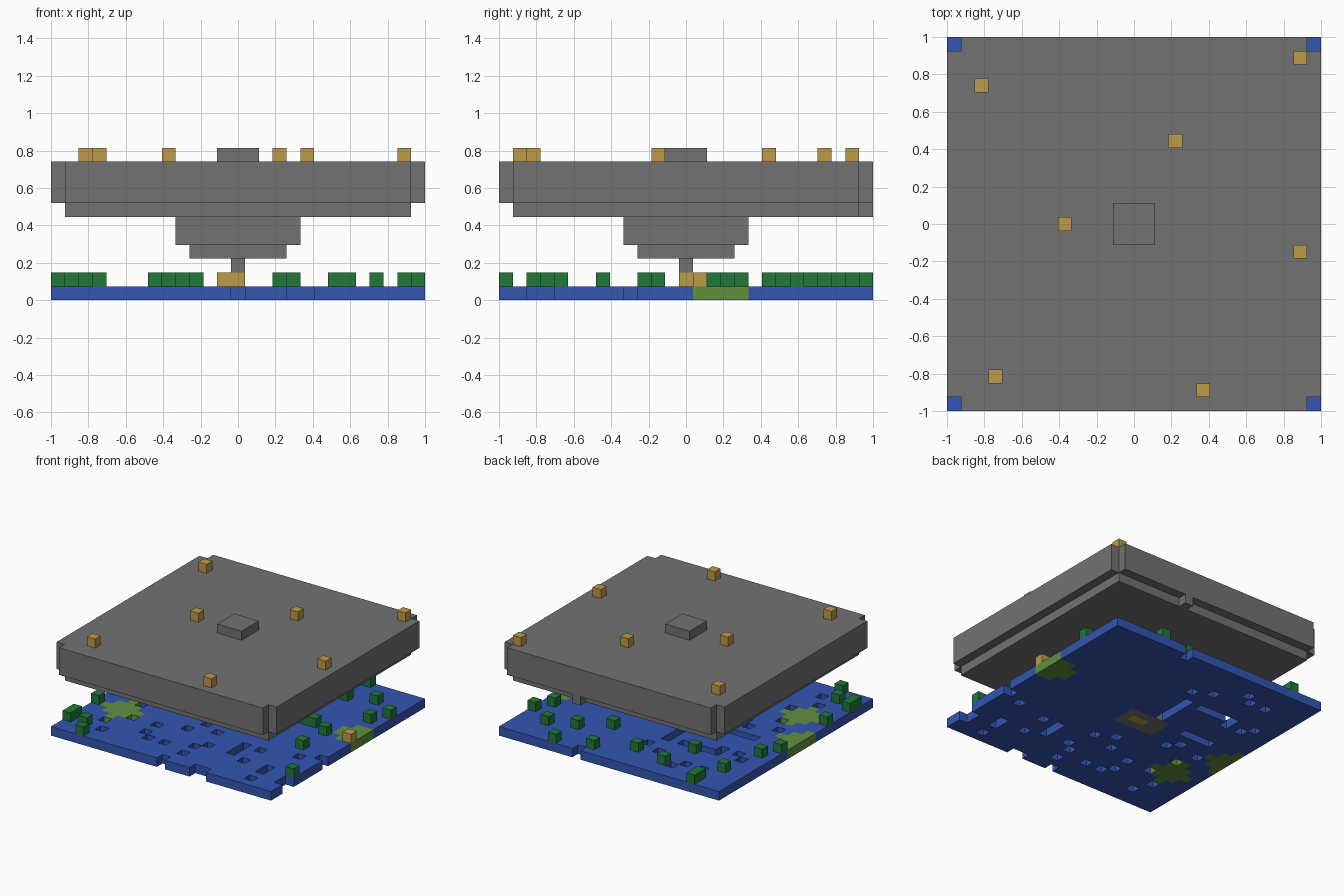
import bpy
import bmesh
from mathutils import Vector

if "Cube" in bpy.data.objects:
    bpy.data.objects.remove(bpy.data.objects["Cube"], do_unlink=True)

COUNT = 27                # cells along each side
CELL = 2 / COUNT
MID = COUNT // 2
LAST = COUNT - 1


def material(name, red, green, blue):
    mat = bpy.data.materials.new(name)
    mat.use_nodes = True
    colour = (red, green, blue, 1)
    mat.diffuse_color = colour
    mat.node_tree.nodes["Principled BSDF"].inputs["Base Color"].default_value = colour
    return mat


stone = material("grey stone", .17, .17, .17)
water = material("blue water", .034, .093, .45)
gold = material("gold", .51, .33, .065)
leaf = material("dark green", .014, .19, .04)
grass = material("light green", .122, .28, .048)


def block(cells_x, cells_y, cells_z):
    """All cells between inclusive limits on each axis."""
    return {(i, j, k)
            for i in range(cells_x[0], cells_x[1] + 1)
            for j in range(cells_y[0], cells_y[1] + 1)
            for k in range(cells_z[0], cells_z[1] + 1)}


def square(half, low, high):
    """A centred square slab of cells."""
    span = (MID - half, MID + half)
    return block(span, span, (low, high))


def flat(cells_x, cells_y):
    """A patch of cells in the base layer."""
    return block(cells_x, cells_y, (0, 0))


def build(name, groups):
    """Skin groups of (material, cells) with outer faces only."""
    filled = {cell: index for index, group in enumerate(groups) for cell in group[1]}
    mesh = bpy.data.meshes.new(name)
    for group in groups:
        mesh.materials.append(group[0])
    bm = bmesh.new()
    corners = {}

    def corner(point):
        key = tuple(round(value) for value in point)
        if key not in corners:
            x, y, z = key
            corners[key] = bm.verts.new((x * CELL - 1, y * CELL - 1, z * CELL))
        return corners[key]

    for cell, index in filled.items():
        for axis in range(3):
            for side in (0, 1):
                step = [0, 0, 0]
                step[axis] = 2 * side - 1
                if tuple(a + b for a, b in zip(cell, step)) in filled:
                    continue
                u, v, start = Vector((0, 0, 0)), Vector((0, 0, 0)), Vector(cell)
                u[(axis + 1) % 3] = 1
                v[(axis + 2) % 3] = 1
                start[axis] += side
                ring = [start, start + u, start + u + v, start + v]
                if not side:
                    ring.reverse()
                bm.faces.new([corner(p) for p in ring]).material_index = index
    bm.to_mesh(mesh)
    bm.free()
    obj = bpy.data.objects.new(name, mesh)
    bpy.context.collection.objects.link(obj)
    return obj


# Base sheet: single pits, longer channels and edge notches
pits = [(12, 21), (10, 22), (7, 24), (6, 23), (4, 23), (5, 18), (3, 18), (2, 19),
        (6, 12), (7, 11), (4, 14), (4, 9), (3, 11), (4, 2), (3, 4), (11, 3),
        (9, 3), (8, 4), (8, 6), (11, 7), (12, 9), (15, 5), (14, 2), (5, 6),
        (20, 4), (14, 8), (14, 4), (20, 7), (24, 8), (23, 1)]
removed = {(i, j, 0) for i, j in pits}
for channel in [((5, 9), (19, 19)), ((5, 7), (14, 14)), ((11, 11), (15, 19)),
                ((18, 18), (5, 7)), ((23, 23), (3, 4)),
                ((MID, MID), (0, 0)), ((17, 18), (0, 0)), ((17, 17), (LAST, LAST)),
                ((LAST, LAST), (2, 3)), ((LAST, LAST), (9, 9))]:
    removed |= flat(*channel)

# Grass patches and the small paved foot under the stem
lawns = (flat((2, 4), (6, 8)) | flat((1, 5), (7, 7)) | flat((3, 3), (5, 9))
         | flat((25, LAST), (14, 17)) | flat((24, 24), (15, 16))
         | flat((0, 0), (10, 14)) | flat((1, 1), (11, 13)) | flat((2, 2), (12, 12)))
paving = flat((10, 14), (12, 14))
inlay = flat((12, 13), (13, 13))
build("base_sheet", [(water, square(MID, 0, 0) - removed - paving - lawns),
                     (grass, lawns - removed), (stone, paving - inlay), (gold, inlay)])

# Bushes standing on the base
bushes = [(0, 2), (0, 3), (0, 7), (2, 2), (3, 0), (23, 10), (23, 14), (20, 15),
          (21, 15), (20, 22), (23, 23), (20, LAST), (LAST, 21), (25, 19), (LAST, 4),
          (16, 25), (12, 23), (8, 24), (3, 25), (3, LAST), (7, 20), (2, 22),
          (1, 17), (0, 15), (10, 11), (9, 16), (17, 20)]
build("bushes", [(leaf, {(i, j, 1) for i, j in bushes})])

# Gold blocks on the base
build("base_gold", [(gold, {(12, MID, 1), (MID, MID, 1), (LAST, 14, 1)})])

# Floating stepped platform with cut corners and a tab at the back
platform = square(MID, 7, 9)
platform -= {(i, j, k) for i in (0, LAST) for j in (0, LAST) for k in range(7, 10)}
for half, low, high in [(0, 2, 2), (3, 3, 3), (4, 4, 5), (12, 6, 6), (1, 10, 10)]:
    platform |= square(half, low, high)
platform.add((17, LAST, 6))
build("stepped_platform", [(stone, platform)])

# Gold blocks on the platform
studs = [(2, 23), (25, 25), (16, 19), (8, MID), (25, 11), (3, 2), (18, 1)]
build("platform_gold", [(gold, {(i, j, 10) for i, j in studs})])
